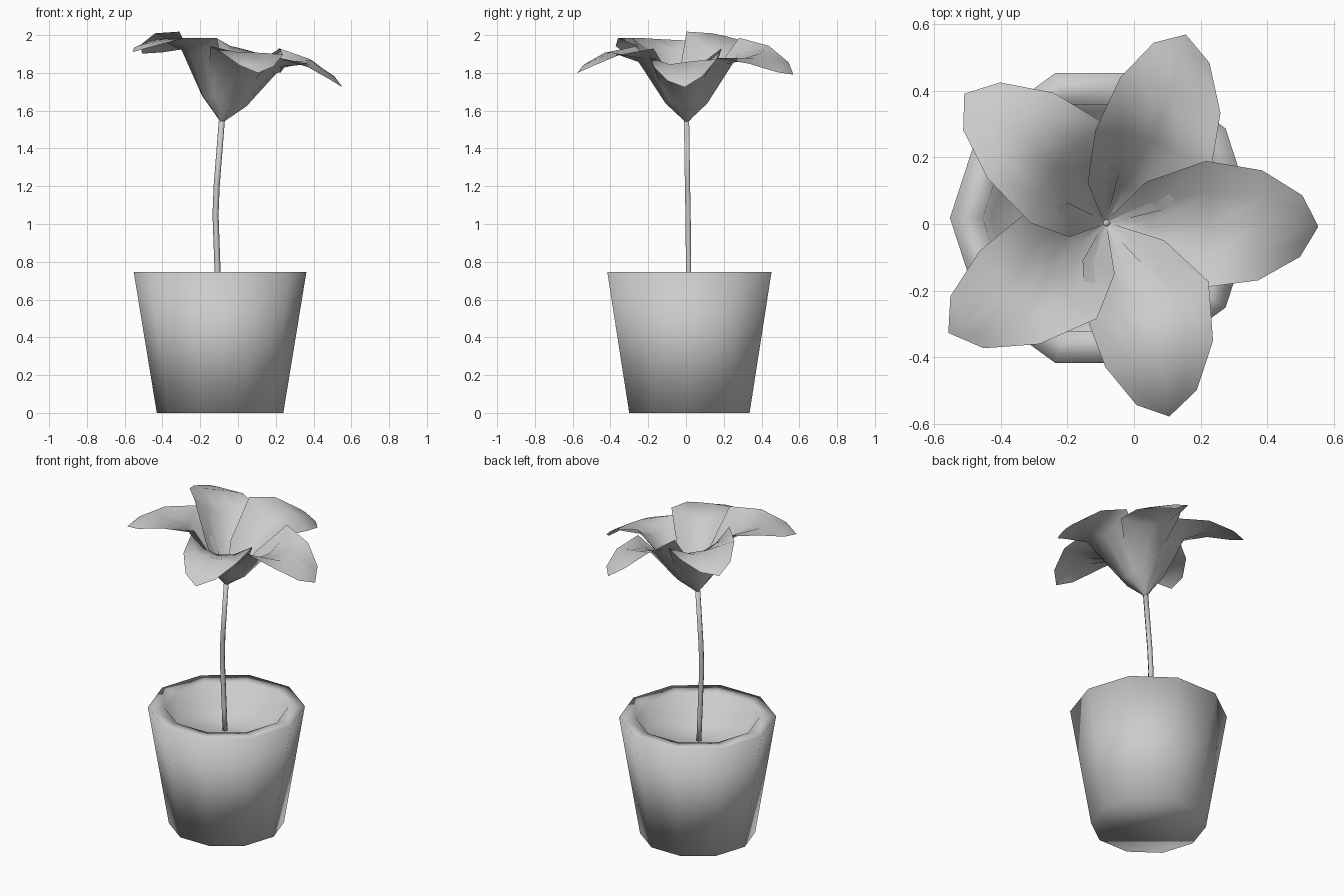
import bpy, bmesh
from math import sin, cos, pi, radians
from mathutils import Vector, Matrix

if "Cube" in bpy.data.objects:
    bpy.data.objects.remove(bpy.data.objects["Cube"])


def make_object(name, bm):
    bmesh.ops.remove_doubles(bm, verts=bm.verts, dist=0.0005)
    mesh = bpy.data.meshes.new(name)
    bm.to_mesh(mesh)
    bm.free()
    for p in mesh.polygons:
        p.use_smooth = True
    obj = bpy.data.objects.new(name, mesh)
    bpy.context.collection.objects.link(obj)
    return obj


def loft(bm, rings):
    """Skin closed rings of points and cap both ends."""
    vs = [[bm.verts.new(p) for p in ring] for ring in rings]
    n = len(vs[0])
    for a, b in zip(vs, vs[1:]):
        for i in range(n):
            j = (i + 1) % n
            bm.faces.new((a[i], a[j], b[j], b[i]))
    bm.faces.new(vs[0][::-1])
    bm.faces.new(vs[-1])


def ring(cx, cy, z, r, n):
    return [(cx + r * cos(2 * pi * i / n), cy + r * sin(2 * pi * i / n), z)
            for i in range(n)]


# Ten-sided pot: outer wall, rim, inner wall, soil level
pot = bmesh.new()
profile = [(0.335, 0.0), (0.457, 0.745), (0.358, 0.738), (0.335, 0.595)]
loft(pot, [ring(-0.095, 0.018, z, r, 10) for r, z in profile])
make_object("pot", pot)

# Slightly bent stem
stem = bmesh.new()
path = [(-0.103, 0.016, 0.585), (-0.107, 0.014, 0.72), (-0.119, 0.011, 1.05),
        (-0.113, 0.008, 1.2), (-0.086, 0.003, 1.545)]
loft(stem, [ring(x, y, z, 0.016, 6) for x, y, z in path])
make_object("stem", stem)

# Petal rows: centre (r, h), half width, edge (r, h)
ROWS = [(0.0, 0.0, 0.006, 0.0, 0.0),
        (0.115, 0.11, 0.125, 0.085, 0.20),
        (0.262, 0.338, 0.190, 0.228, 0.415),
        (0.41, 0.395, 0.165, 0.405, 0.388),
        (0.548, 0.338, 0.092, 0.54, 0.328),
        (0.598, 0.292, 0.0, 0.598, 0.292)]
ROLL = 0.13
# Each petal: angle about the head, length
PETALS = [(-1, 1.0), (71, 1.0), (141, 1.03), (212, 1.04), (284, 1.0)]

# The flower head leans along the top of the stem
head = (Matrix.Translation((-0.085, 0.003, 1.535))
        @ Matrix.Rotation(radians(9.5), 4, 'Y'))


def make_petal(index, angle, length):
    bm = bmesh.new()
    spin = head @ Matrix.Rotation(radians(angle), 4, 'Z')
    grid = []
    for rc, hc, w, re, he in ROWS:
        row = []
        for v in (-1, -0.5, 0, 0.5, 1):
            t = v * v
            p = Vector(((rc + (re - rc) * t) * length, w * v,
                        hc + (he - hc) * t + ROLL * w * v))
            row.append(bm.verts.new(spin @ p))
        grid.append(row)
    for a, b in zip(grid, grid[1:]):
        for i in range(4):
            bm.faces.new((a[i], b[i], b[i + 1], a[i + 1]))
    make_object(f"petal_{index + 1}", bm)


for k, (angle, length) in enumerate(PETALS):
    make_petal(k, angle, length)
